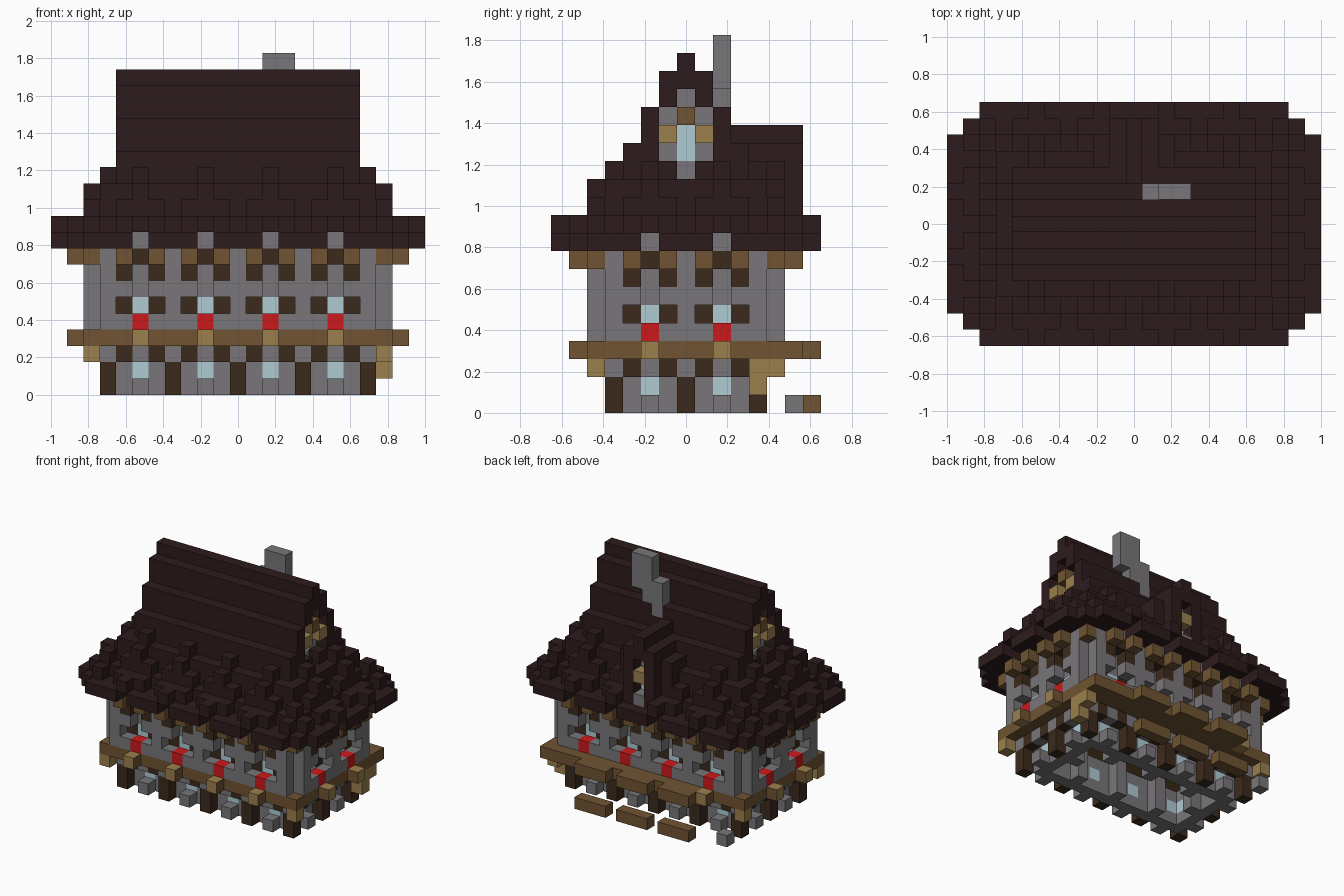
import bpy

if "Cube" in bpy.data.objects:
    bpy.data.objects.remove(bpy.data.objects["Cube"], do_unlink=True)

U = 2 / 23  # edge of one building block
COLOURS = {
    "roof_tile": (0.027, 0.011, 0.012),
    "stone": (0.188, 0.180, 0.190),
    "brown_log": (0.160, 0.088, 0.032),
    "tan_wood": (0.330, 0.215, 0.075),
    "dark_wood": (0.045, 0.023, 0.012),
    "glass": (0.42, 0.60, 0.65),
    "red_flowers": (0.60, 0.010, 0.012),
}
MATS = {}
for name, rgb in COLOURS.items():
    m = bpy.data.materials.new(name)
    m.use_nodes = True
    m.diffuse_color = (*rgb, 1)
    m.node_tree.nodes["Principled BSDF"].inputs["Base Color"].default_value = (*rgb, 1)
    MATS[name] = m

blocks = {}  # cell -> (part, colour)


def span(a, b):
    return range(a, b + 1)


def fill(part, colour, xs, ys, zs):
    for i in xs:
        for j in ys:
            for k in zs:
                blocks[i, j, k] = (part, colour)


def clear(xs, ys, zs):
    for i in xs:
        for j in ys:
            for k in zs:
                blocks.pop((i, j, k), None)


# Roof: stepped rings, with the eaves waving up over each window bay
MAIN_TOP = {3: 15, 2: 17, 1: 19, 0: 20}
SKIRT_TOP = {7: 10, 6: 10, 5: 11, 4: 13}
JAMB_TOP = {7: 10, 6: 11, 5: 12, 4: 13}
BAY_TOP = {7: 11, 6: 11, 5: 13, 4: 14}
for i in span(-11, 11):
    for j in span(-7, 7):
        a, b = abs(i) - 4, abs(j)
        ring = max(a, b)
        if ring + min(a, b) > 12:
            continue
        t = abs(i if b >= a else j)
        if ring <= 3:
            fill("roof", "roof_tile", [i], [j], range(9, MAIN_TOP[b]))
        elif t in (2, 6):
            start = 10 if ring > 5 else 9
            fill("roof", "roof_tile", [i], [j], range(start, BAY_TOP[ring]))
        else:
            profile = JAMB_TOP if t % 2 else SKIRT_TOP
            fill("roof", "roof_tile", [i], [j], range(9, profile[ring]))

# Back dormer with a small window
for i in span(-2, 2):
    fill("dormer", "roof_tile", [i], span(3, 6 if abs(i) < 2 else 5), range(10, 16 - abs(i)))
clear([0], [6], span(11, 13))
fill("dormer", "stone", [0], [5], span(11, 13))
fill("dormer", "stone", [0], [6], [10])
fill("dormer", "glass", [0], [5], [11])
fill("dormer", "tan_wood", [0], [6], [12])

# Gable windows at both ends
for s in (-1, 1):
    x, inner = [7 * s], [6 * s]
    clear(x, [0], span(13, 17))
    clear(x, span(-1, 1), span(14, 16))
    fill("gable", "stone", inner, [0], span(13, 17))
    fill("gable", "stone", inner, span(-1, 1), span(14, 16))
    fill("gable", "glass", inner, [0], span(14, 15))
    fill("gable", "tan_wood", x, [-1, 1], [15])
    fill("gable", "brown_log", x, [0], [16])

# Chimney
fill("chimney", "stone", [1], [2], span(16, 18))
fill("chimney", "stone", [2], [2], span(17, 20))
fill("chimney", "stone", [3], [2], span(18, 20))

# Floor between the storeys
fill("floor", "brown_log", span(-8, 8), span(-4, 4), [3])


def spot(side, t, ring):
    """Cell on one wall; ring counts outward from the middle."""
    return {"front": (t, -ring), "back": (t, ring),
            "right": (ring + 4, t), "left": (-ring - 4, t)}[side]


def put(side, part, colour, ts, ring, ks):
    for t in ts:
        x, y = spot(side, t, ring)
        fill(part, colour, [x], [y], ks)


for side in ("front", "back", "left", "right"):
    half = 8 if side in ("front", "back") else 4
    bays = [t for t in (-6, -2, 2, 6) if abs(t) < half]
    posts = range(-half, half + 1, 4)
    jambs = [t + d for t in bays for d in (-1, 1)]
    # Ground storey
    put(side, "lower_wall", "stone", span(1 - half, half - 1), 3, span(0, 2))
    put(side, "lower_wall", "stone", posts[1:-1], 2, span(0, 2))
    put(side, "lower_window", "glass", bays, 3, [1])
    put(side, "lower_wall", "stone", bays, 4, [0, 2])
    put(side, "post", "dark_wood", posts, 4, span(0, 1))
    put(side, "post", "stone", posts, 4, [2])
    put(side, "post", "dark_wood", jambs, 4, [2])
    # Log band with log ends poking out below the windows
    put(side, "log_band", "brown_log", span(-half - 1, half + 1), 5, [3])
    put(side, "log_end", "tan_wood", bays, 6, [3])
    # Upper storey with recessed windows
    put(side, "upper_wall", "stone", span(-half, half), 5, span(4, 8))
    put(side, "window_arch", "dark_wood", jambs, 5, [7])
    put(side, "window_arch", "dark_wood", bays, 5, [8])
    put(side, "window_arch", "stone", bays, 5, [9])
    put(side, "eave_bracket", "brown_log", jambs, 6, [8])
    put(side, "flower_box", "red_flowers", bays, 5, [4])
    put(side, "shutter", "dark_wood", jambs, 4, [5])
    put(side, "upper_wall", "stone", bays, 4, span(6, 7))
    put(side, "upper_window", "glass", bays, 4, [5])
    for t in jambs:
        x, y = spot(side, t, 5)
        clear([x], [y], [5])
    for t in bays:
        x, y = spot(side, t, 5)
        clear([x], [y], span(5, 7))

# Corner brackets and the prop by the back corner
fill("eave_bracket", "brown_log", [-9, 9], [-5, 5], [8])
fill("corner_bracket", "tan_wood", [-9, 9], [-5, 5], [2])
fill("corner_prop", "tan_wood", [9], [4], span(1, 2))

# Back ledge, benches below it and a loose stone
fill("back_ledge", "brown_log", span(-5, 9), [6], [3])
for c in (-4, 0, 4):
    fill("back_ledge", "brown_log", span(c - 1, c + 1), [7], [3])
    fill("bench", "brown_log", span(c - 1, c + 1), [7], [0])
fill("loose_stone", "stone", [-8], [6], [0])


def build(part):
    """Mesh the visible faces of every block in a part."""
    verts, faces, mats, used = {}, [], [], []
    for cell, (owner, block_colour) in blocks.items():
        if owner != part:
            continue
        for axis in range(3):
            # Log ends are pale except on their two flanks
            colour = block_colour
            if part == "log_end" and axis == (1 if abs(cell[0]) == 10 else 0):
                colour = "brown_log"
            if colour not in used:
                used.append(colour)
            for d in (-1, 1):
                near = list(cell)
                near[axis] += d
                if tuple(near) in blocks:
                    continue
                face = []
                for p, q in ((-1, -1), (1, -1), (1, 1), (-1, 1)):
                    c = [2 * n for n in cell]
                    c[axis] += d
                    c[(axis + 1) % 3] += p
                    c[(axis + 2) % 3] += q
                    face.append(verts.setdefault(tuple(c), len(verts)))
                faces.append(face if d > 0 else face[::-1])
                mats.append(used.index(colour))
    mesh = bpy.data.meshes.new(part)
    h = U / 2
    mesh.from_pydata([(x * h, y * h, (z + 1) * h) for x, y, z in verts], [], faces)
    for colour in used:
        mesh.materials.append(MATS[colour])
    for poly, index in zip(mesh.polygons, mats):
        poly.material_index = index
    bpy.context.collection.objects.link(bpy.data.objects.new(part, mesh))


for part in sorted({owner for owner, _ in blocks.values()}):
    build(part)
